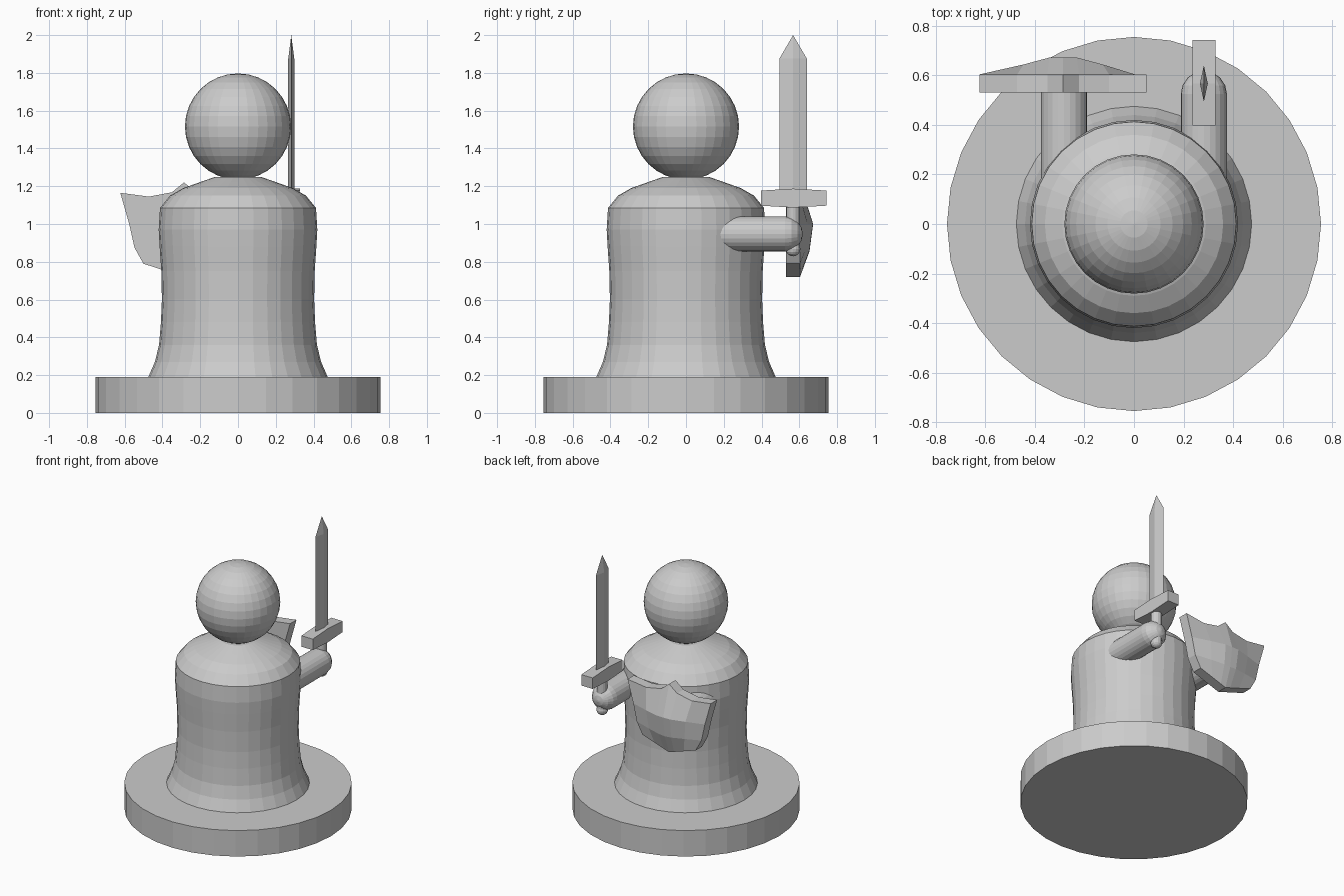
import bpy, bmesh, math
from mathutils import Matrix, Vector

if "Cube" in bpy.data.objects:
    bpy.data.objects.remove(bpy.data.objects["Cube"])


def make_object(name, bm):
    bmesh.ops.recalc_face_normals(bm, faces=bm.faces)
    mesh = bpy.data.meshes.new(name)
    bm.to_mesh(mesh)
    bm.free()
    obj = bpy.data.objects.new(name, mesh)
    bpy.context.collection.objects.link(obj)
    return obj


def lathe(name, profile, sides=32, matrix=Matrix()):
    """Revolve (radius, z) points about z and close both ends."""
    bm = bmesh.new()
    rings = []
    for r, z in profile:
        rings.append([bm.verts.new((r * math.sin(2 * math.pi * i / sides),
                                    r * math.cos(2 * math.pi * i / sides), z))
                      for i in range(sides)])
    for a, b in zip(rings, rings[1:]):
        for i in range(sides):
            j = (i + 1) % sides
            bm.faces.new((a[i], a[j], b[j], b[i]))
    bm.faces.new(rings[0])
    bm.faces.new(rings[-1])
    bm.transform(matrix)
    return make_object(name, bm)


def sphere(name, center, radius, u=32, v=16):
    bm = bmesh.new()
    bmesh.ops.create_uvsphere(bm, u_segments=u, v_segments=v, radius=radius,
                              matrix=Matrix.Translation(center))
    return make_object(name, bm)


# Base, body and head
lathe("base", [(0.755, 0), (0.755, 0.19)])
lathe("body", [(0.475, 0.19), (0.44, 0.27), (0.418, 0.36), (0.408, 0.48), (0.403, 0.6),
               (0.406, 0.75), (0.415, 0.88), (0.42, 0.97), (0.413, 1.085), (0.36, 1.15),
               (0.29, 1.19), (0.2, 1.222), (0.12, 1.25)])
sphere("head", (0, 0, 1.516), 0.281)

# Arms reaching along +y; the sword hand has a rounded end
R = 0.093
toward_y = Matrix.Rotation(-math.pi / 2, 4, 'X')
dome = [(R * math.cos(a), 0.525 + R * math.sin(a))
        for a in (math.radians(d) for d in (0, 22, 45, 67, 86))]
lathe("sword_arm", [(R, 0.1)] + dome, 24, Matrix.Translation((0.282, 0, 0.948)) @ toward_y)
lathe("shield_arm", [(R, 0.1), (R, 0.54)], 24, Matrix.Translation((-0.282, 0, 0.948)) @ toward_y)

# Sword: grip, pommel, guard and diamond blade
SX, SY = 0.282, 0.567
lathe("sword_grip", [(0.036, 0.86), (0.036, 1.1)], 16, Matrix.Translation((SX, SY, 0)))
sphere("sword_pommel", (SX, SY, 0.868), 0.039, 16, 8)

bm = bmesh.new()
bmesh.ops.create_cube(bm, size=1, matrix=Matrix.Translation((SX, SY + 0.003, 1.137))
                      @ Matrix.Diagonal((0.092, 0.346, 0.08, 1)))
bmesh.ops.bisect_plane(bm, geom=bm.verts[:] + bm.edges[:] + bm.faces[:],
                       plane_co=(SX, SY, 1.137), plane_no=(0, 1, 0))
for v in bm.verts:
    if abs(v.co.y - SY) < 0.05:
        v.co.z += 0.01 if v.co.z > 1.137 else -0.01
make_object("sword_guard", bm)

bm = bmesh.new()
section = [(0.016, 0), (0, 0.073), (-0.016, 0), (0, -0.073)]
low, high = [[bm.verts.new((SX + x, SY + y, z)) for x, y in section] for z in (1.15, 1.875)]
tip = bm.verts.new((SX, SY, 2.0))
bm.faces.new(low)
for i in range(4):
    j = (i + 1) % 4
    bm.faces.new((low[i], low[j], high[j], high[i]))
    bm.faces.new((high[i], high[j], tip))
make_object("sword_blade", bm)

# Shield: grid of crest, middle and lower rows, bulged outward at the back of the model
SHX = -0.286
columns = [-1, -0.55, -0.19, 0, 0.19, 0.55, 1]
crest = {1: 1.165, 0.55: 1.145, 0.19: 1.168, 0: 1.22}
bulge = {1: 0, 0.55: 0.04, 0.19: 0.068, 0: 0.069}
rows = [(0.337, lambda t: crest[t], 0),
        (0.29, lambda t: 1.0, 1),
        (0.262, lambda t: 0.875 - 0.02 * (1 - t), 0.72),
        (0.215, lambda t: 0.79 - 0.07 * (1 - t), 0)]
bm = bmesh.new()


def shield_face(y, amount):
    grid = [[bm.verts.new((SHX + c * w, y + amount * k * bulge[abs(c)], z(abs(c))))
             for c in columns] for w, z, k in rows]
    for a, b in zip(grid, grid[1:]):
        for i in range(len(columns) - 1):
            bm.faces.new((a[i], a[i + 1], b[i + 1], b[i]))
    return grid[0] + [r[-1] for r in grid[1:-1]] + grid[-1][::-1] + [r[0] for r in grid[-2:0:-1]]


back = shield_face(0.53, 0)
front = shield_face(0.604, 1)
for i in range(len(back)):
    j = (i + 1) % len(back)
    bm.faces.new((back[i], back[j], front[j], front[i]))
make_object("shield", bm)
